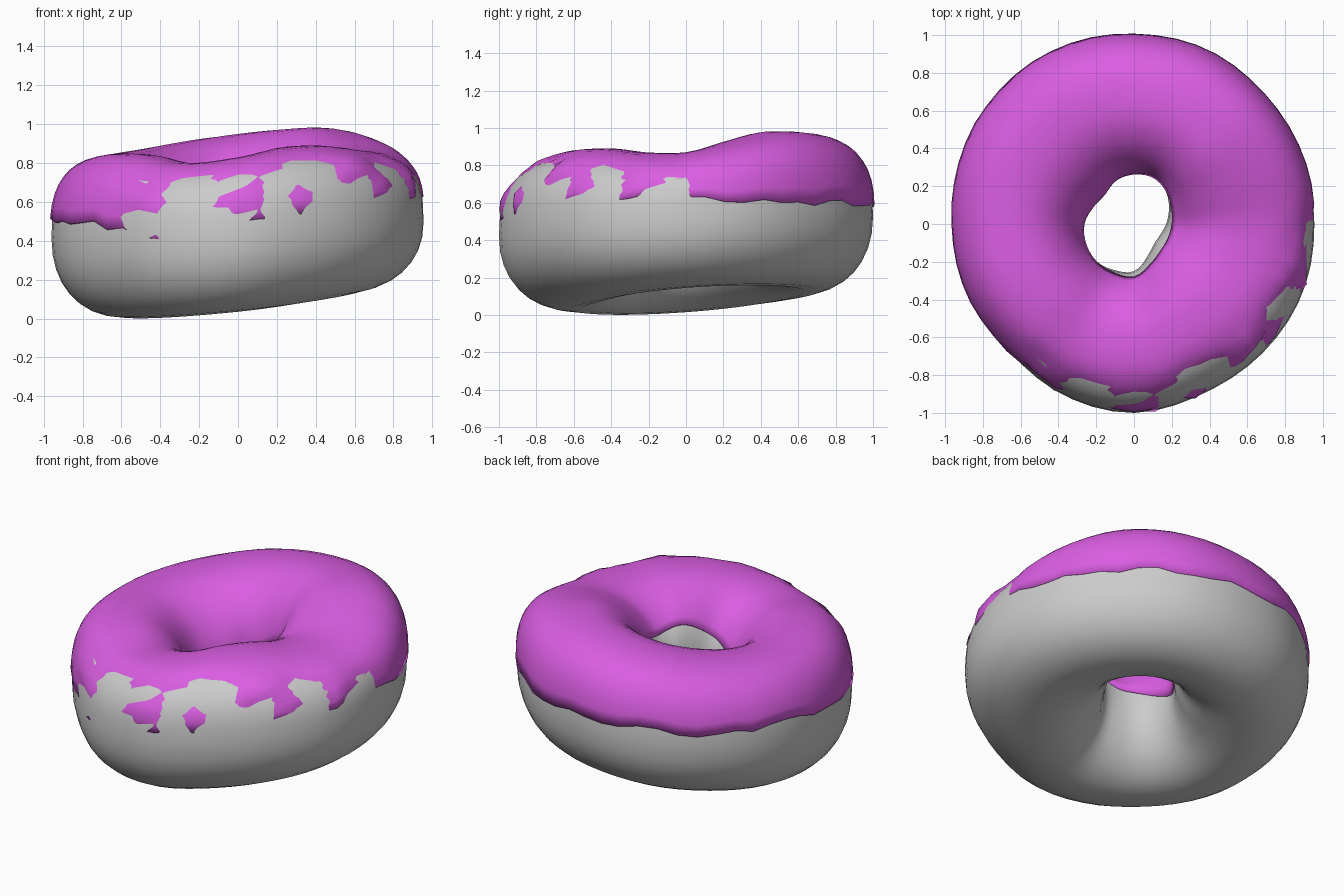
import bpy, bmesh, random
from math import sin, cos, pi, tau, asin, radians, copysign
from mathutils import Vector, noise

if "Cube" in bpy.data.objects:
    bpy.data.objects.remove(bpy.data.objects["Cube"])

random.seed(7)
SEG, RING = 56, 32

# Hand-shaped irregularities, sampled every 22.5 degrees from +x
OUTER = [.955, .96, .97, .995, 1.0, 1.01, 1.0, .985, .96, .955, .945, .98, 1.0, .97, .965, .965]
HOLE = [.17, .20, .24, .27, .27, .255, .225, .24, .27, .28, .28, .265, .25, .185, .15, .15]
TOP = [.87, .93, .98, .975, .95, .915, .875, .85, .84, .85, .84, .80, .83, .88, .89, .87]
DRIP = [.64, .60, .59, .60, .60, .58, .55, .55, .52, .50, .47, .40, .50, .56, .60, .62]


def loop_value(table, a):
    """Smooth periodic interpolation of a table around the ring."""
    n = len(table)
    f = (a % tau) / tau * n
    i, t = int(f), f - int(f)
    p0, p1, p2, p3 = (table[(i + k) % n] for k in (-1, 0, 1, 2))
    return p1 + .5 * t * (p2 - p0 + t * (2*p0 - 5*p1 + 4*p2 - p3 + t * (3*(p1 - p2) + p3 - p0)))


def section(a):
    ro, rh = loop_value(OUTER, a), loop_value(HOLE, a)
    top = loop_value(TOP, a) - .02
    bottom = .08 + .065 * cos(a) + .045 * sin(a)
    return (ro + rh) / 2, (ro - rh) / 2, (top + bottom) / 2, (top - bottom) / 2


def exponent(a, p):
    """Tube squareness: boxier on the upper outside, round elsewhere."""
    if cos(p) <= 0:
        return 1.0
    if sin(p) < 0:
        return .92
    return .76 - .12 * max(0, cos(a - radians(20))) ** 4


def surface(a, p, off=0.0):
    """Point on the dough at ring angle a and tube angle p, pushed out by off."""
    rc, hr, zc, hz = section(a)
    e = exponent(a, p)
    r = rc + hr * copysign(abs(cos(p)) ** e, cos(p)) + off * cos(p)
    z = zc + hz * copysign(abs(sin(p)) ** e, sin(p)) + off * sin(p)
    return Vector((r * cos(a), r * sin(a), z))


def make_object(name, rows, closed):
    bm = bmesh.new()
    grid = [[bm.verts.new(v) for v in row] for row in rows]
    m = len(grid[0])
    for i in range(len(grid)):
        nxt = grid[(i + 1) % len(grid)]
        for j in range(m if closed else m - 1):
            k = (j + 1) % m
            bm.faces.new((grid[i][j], nxt[j], nxt[k], grid[i][k]))
    bmesh.ops.recalc_face_normals(bm, faces=bm.faces)
    me = bpy.data.meshes.new(name)
    bm.to_mesh(me)
    bm.free()
    ob = bpy.data.objects.new(name, me)
    bpy.context.collection.objects.link(ob)
    return ob


# Dough ring
angles = [tau * i / SEG for i in range(SEG)]
dough = make_object("dough", [[surface(a, tau * j / RING) for j in range(RING)] for a in angles], True)

# Icing: thin shell over the top, sinking patchily into the dough at the front right
rows = []
for a in angles:
    rc, hr, zc, hz = section(a)
    edge = loop_value(DRIP, a) + random.uniform(-.02, .02)
    v = max(-.9, min(.9, (edge - zc) / hz))
    start = asin(copysign(abs(v) ** (1 / exponent(a, copysign(.5, v))), v))
    end = pi - .25 - .3 * cos(a - radians(315))
    sunk = max(0, 1 - (abs((a - radians(295) + pi) % tau - pi) / radians(70)) ** 4)
    row = []
    for j in range(21):
        p = start + (end - start) * j / 20
        off = .008 + .012 * max(0, sin(p))
        if cos(p) > 0:
            q = surface(a, p)
            low = max(0, min(1, (loop_value(TOP, a) - .03 - q.z) / .09))
            off += sunk * low * (-.026 + .06 * noise.noise(q * 6) + random.uniform(-.01, .01))
        row.append(surface(a, p, off))
    rows.append(row)
icing = make_object("icing", rows, False)
shell = icing.modifiers.new("shell", 'SOLIDIFY')
shell.thickness = .025
shell.offset = -1

pink = bpy.data.materials.new("pink_icing")
pink.diffuse_color = (.70, .11, .76, 1)
pink.use_nodes = True
pink.node_tree.nodes["Principled BSDF"].inputs["Base Color"].default_value = pink.diffuse_color
icing.data.materials.append(pink)

# Smooth shading with sharp icing rim
for ob in (dough, icing):
    bpy.ops.object.select_all(action='DESELECT')
    ob.select_set(True)
    bpy.context.view_layer.objects.active = ob
    bpy.ops.object.shade_smooth_by_angle(angle=radians(50))
